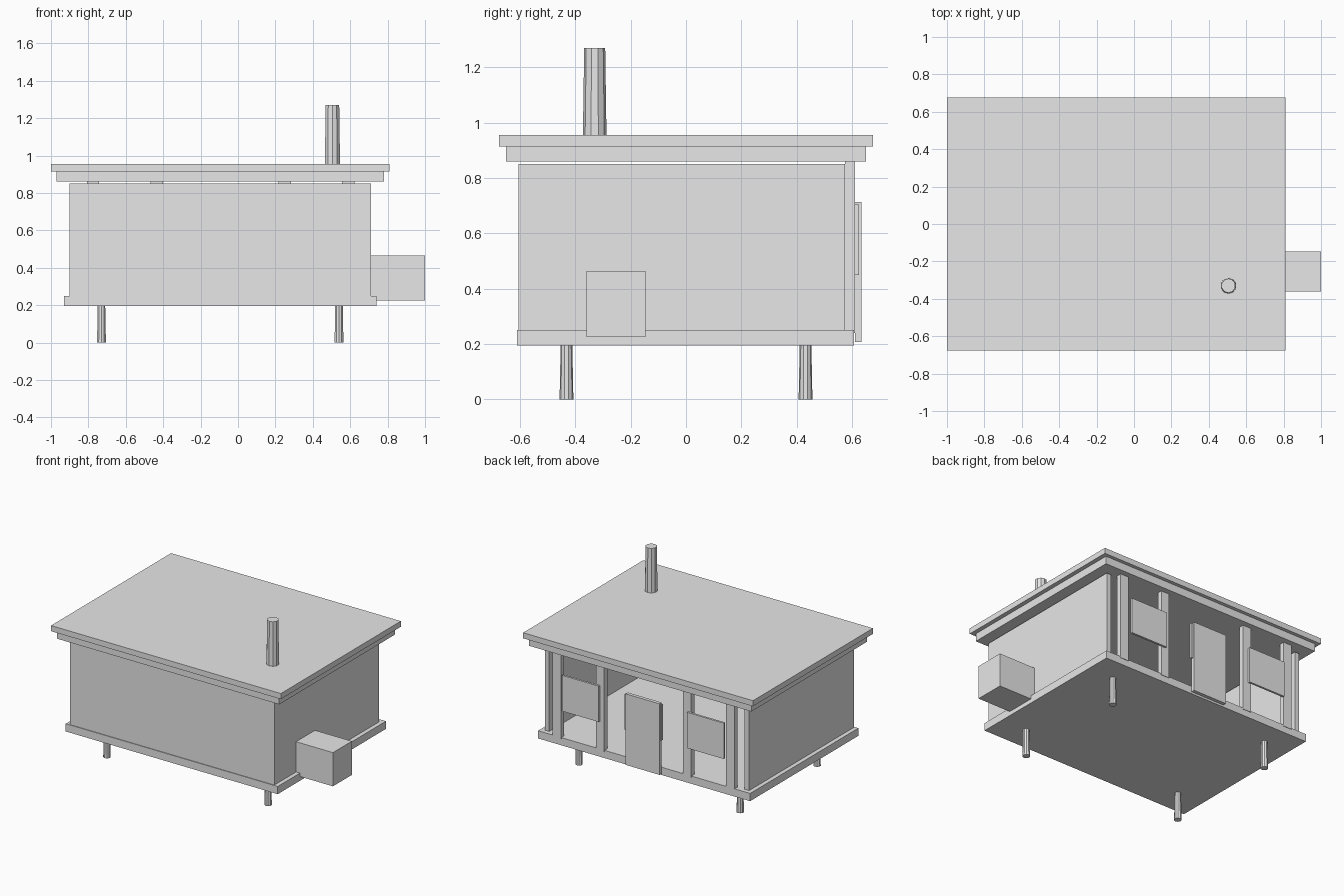
import bpy
import bmesh
from mathutils import Matrix, Vector

default = bpy.data.objects.get("Cube")
if default:
    bpy.data.objects.remove(default, do_unlink=True)

grey = bpy.data.materials.new("plain grey")
grey.use_nodes = True
grey.diffuse_color = (0.8, 0.8, 0.8, 1)
grey.node_tree.nodes["Principled BSDF"].inputs["Base Color"].default_value = (0.8, 0.8, 0.8, 1)


def finish(name, bm):
    mesh = bpy.data.meshes.new(name)
    bm.to_mesh(mesh)
    bm.free()
    mesh.materials.append(grey)
    obj = bpy.data.objects.new(name, mesh)
    bpy.context.scene.collection.objects.link(obj)
    return obj


def box(name, x, y, z):
    """Box spanning the given (low, high) ranges."""
    spans = (x, y, z)
    centre = Vector([(lo + hi) / 2 for lo, hi in spans])
    size = [hi - lo for lo, hi in spans]
    bm = bmesh.new()
    bmesh.ops.create_cube(bm, size=1, matrix=Matrix.Translation(centre) @ Matrix.Diagonal((*size, 1)))
    return finish(name, bm)


def tapered_pole(name, x, y, z, low_radius, high_radius):
    bm = bmesh.new()
    place = Matrix.Translation((x, y, (z[0] + z[1]) / 2))
    bmesh.ops.create_cone(bm, cap_ends=True, segments=10, radius1=low_radius,
                          radius2=high_radius, depth=z[1] - z[0], matrix=place)
    return finish(name, bm)


# Floor slab and stepped flat roof
box("floor_slab", (-0.93, 0.74), (-0.61, 0.607), (0.195, 0.25))
box("roof_lower", (-0.97, 0.78), (-0.65, 0.65), (0.86, 0.915))
box("roof_upper", (-1.0, 0.81), (-0.675, 0.675), (0.915, 0.955))

# Three walls, open at the back
wall_z = (0.25, 0.85)
box("front_wall", (-0.9, 0.71), (-0.605, -0.57), wall_z)
box("left_wall", (0.675, 0.71), (-0.57, 0.575), wall_z)
box("right_wall", (-0.9, -0.865), (-0.57, 0.575), wall_z)

# Posts across the open back
for i, x in enumerate((-0.775, -0.435, 0.25, 0.59)):
    box(f"back_post_{i + 1}", (x - 0.033, x + 0.033), (0.575, 0.61), (0.24, 0.86))

# Window panels and door hung on the back
for i, x in enumerate((-0.59, -0.1, 0.395)):
    box(f"window_panel_{i + 1}", (x - 0.145, x + 0.145), (0.61, 0.625), (0.45, 0.705))
box("door", (-0.236, 0.03), (0.61, 0.635), (0.207, 0.713))

# Side box, chimney and legs
box("side_box", (0.71, 1.0), (-0.36, -0.147), (0.225, 0.465))
tapered_pole("chimney", 0.505, -0.33, (0.93, 1.27), 0.043, 0.038)
for x in (-0.73, 0.54):
    for y in (-0.432, 0.432):
        tapered_pole("leg", x, y, (0, 0.2), 0.025, 0.021)
